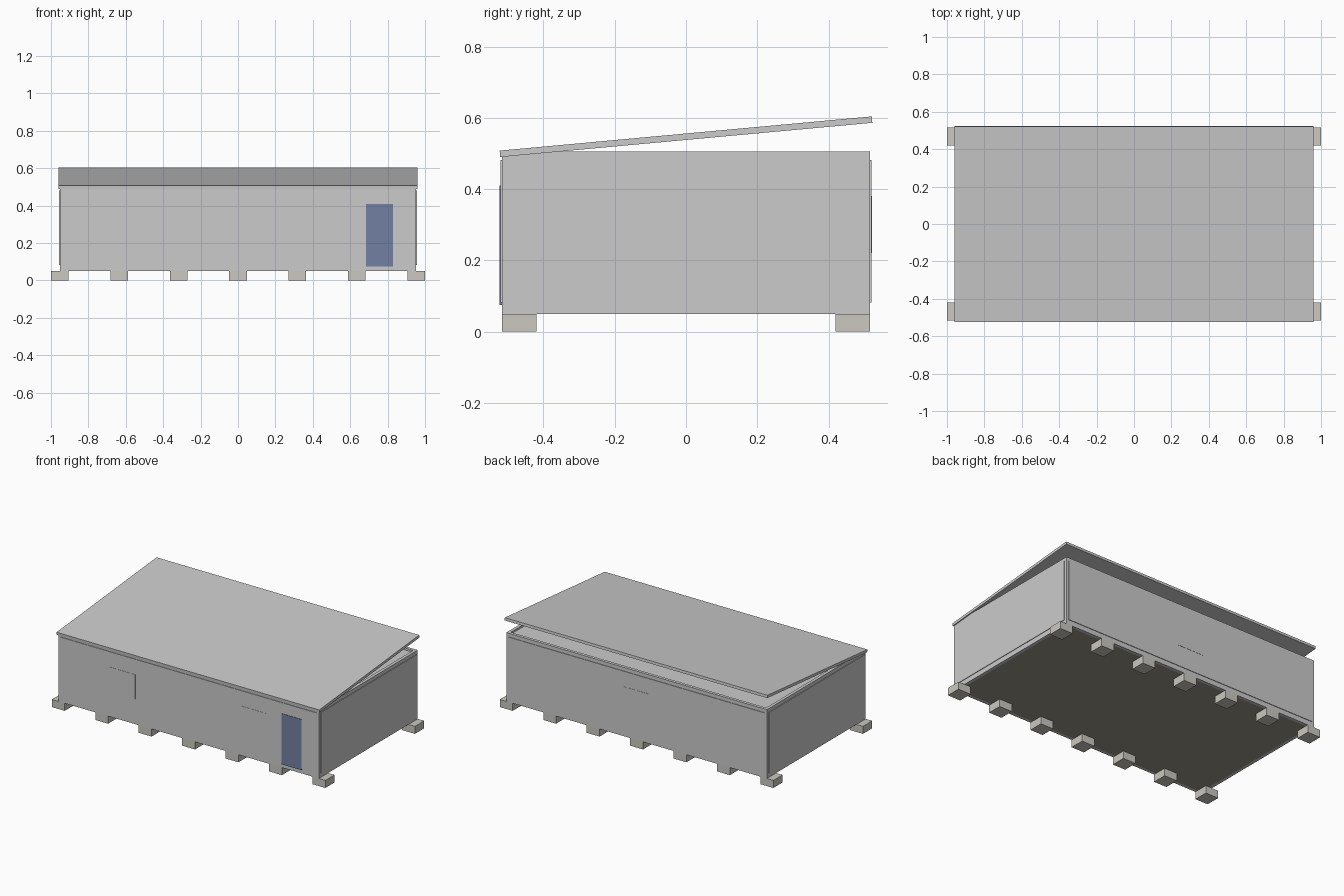
import bpy, math

if "Cube" in bpy.data.objects:
    bpy.data.objects.remove(bpy.data.objects["Cube"])


def material(name, rgb):
    m = bpy.data.materials.new(name)
    m.diffuse_color = (*rgb, 1)
    m.use_nodes = True
    m.node_tree.nodes["Principled BSDF"].inputs["Base Color"].default_value = m.diffuse_color
    return m


def box(name, x, y, z, mat=None):
    """Box from (min, max) ranges on each axis."""
    bpy.ops.mesh.primitive_cube_add(
        size=1, location=[(r[0] + r[1]) / 2 for r in (x, y, z)])
    ob = bpy.context.object
    ob.name = name
    ob.scale = [r[1] - r[0] for r in (x, y, z)]
    bpy.ops.object.transform_apply(location=False, rotation=False, scale=True)
    if mat:
        ob.data.materials.append(mat)
    return ob


def span(a, b, s):
    return tuple(sorted((a * s, b * s)))


blue = material("door_blue", (0.17, 0.22, 0.36))
brown = material("floor_brown", (0.33, 0.30, 0.24))
stone = material("footing_stone", (0.60, 0.58, 0.53))

W, D, Z0, Z1 = 0.953, 0.516, 0.05, 0.505     # frame half sizes and heights
P = 0.02                                     # frame profile
LO, HI = 0.082, 0.481                        # wall panel heights

# Footing blocks in two rows
for sy, row in ((-1, "front"), (1, "back")):
    for i in range(7):
        cx = -0.953 + i * 0.953 / 3
        box(f"{row}_footing_{i + 1}", (cx - 0.047, cx + 0.047),
            span(0.42, D, sy), (0, Z0), stone)

# Floor and recessed ceiling
box("floor", (-W + P, W - P), (-D + P, D - P), (Z0, LO), brown)
box("ceiling", (-W + P, W - P), (-D + P, D - P), (HI, 0.492))

# Frame: beams, corner posts and slightly proud wall panels
for s, side in ((-1, "front"), (1, "back")):
    y = span(D - P, D, s)
    box(f"{side}_bottom_beam", (-W, W), y, (Z0, LO))
    box(f"{side}_top_beam", (-W, W), y, (HI, Z1))
    box(f"{side}_wall", (-W + 0.016, W - 0.016), span(D - P, D + 0.004, s), (LO, HI))
    for sx, end in ((-1, "left"), (1, "right")):
        box(f"{side}_{end}_post", span(W - 0.016, W, sx),
            span(D - 0.016, D, s), (LO, HI))
for s, side in ((-1, "left"), (1, "right")):
    x = span(W - P, W, s)
    box(f"{side}_bottom_beam", x, (-D + P, D - P), (Z0, LO))
    box(f"{side}_top_beam", x, (-D + P, D - P), (HI, Z1))
    box(f"{side}_wall", span(W - P, W + 0.004, s), (-D + 0.016, D - 0.016), (LO, HI))

# Interior partition
box("partition", (0.28, 0.29), (0, D - P), (LO, HI))

# Door and nearly flush windows
box("door", (0.685, 0.83), (-0.523, -0.51), (0.075, 0.41), blue)
for name, cx, s in (("front_window_left", -0.48, -1),
                    ("front_window_right", 0.48, -1), ("back_window", 0, 1)):
    box(name, (cx - 0.093, cx + 0.093), span(0.51, 0.5215, s), (0.22, 0.38))

# Sloping roof slab
roof = box("roof", (-0.96, 0.96), (-0.5244, 0.5244), (0.538, 0.556))
roof.rotation_euler.x = math.atan2(0.096, 1.045)
